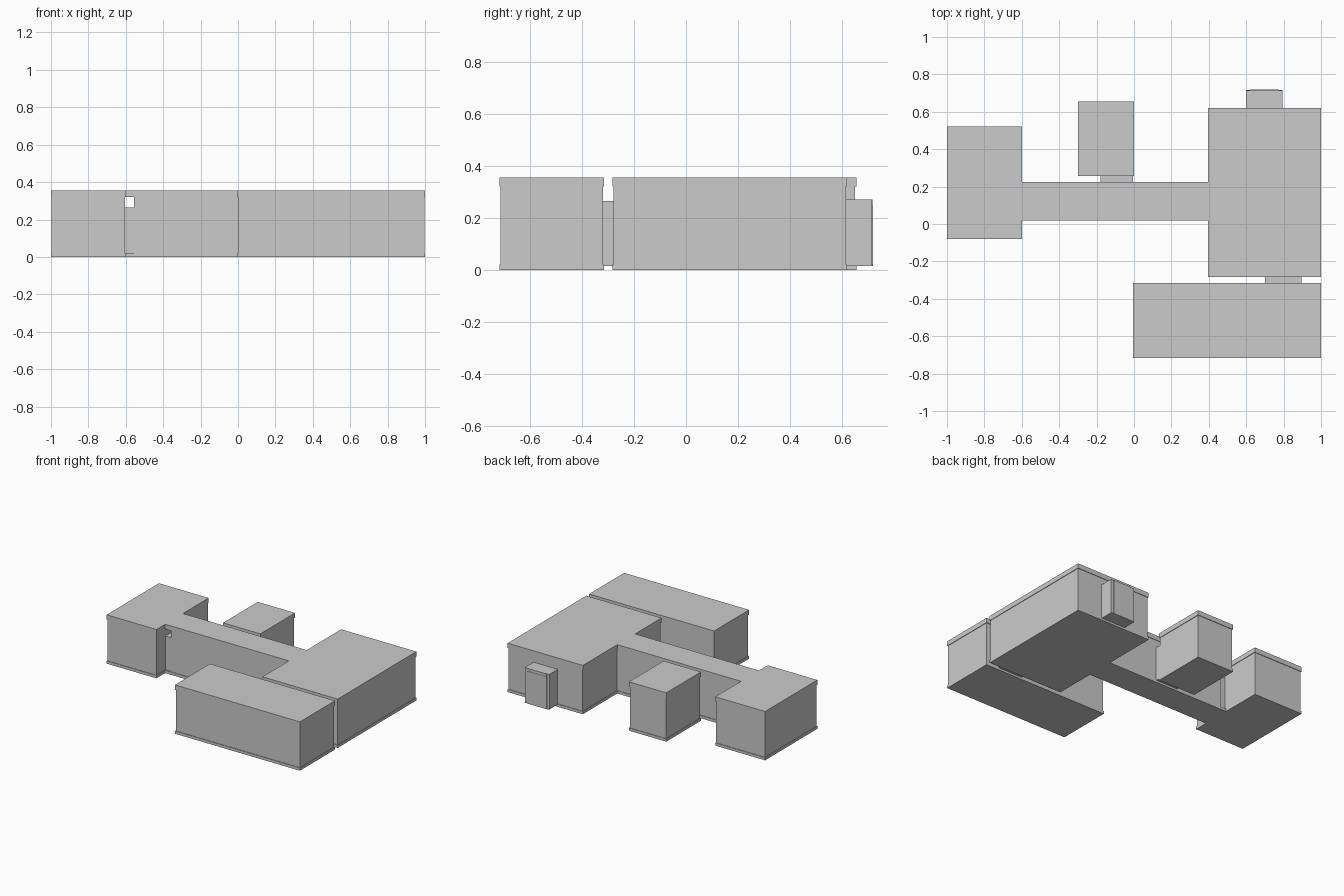
import bpy, bmesh
from mathutils import Vector

if "Cube" in bpy.data.objects:
    bpy.data.objects.remove(bpy.data.objects["Cube"])

BASE, COVE, TOP, LIP = 0.02, 0.32, 0.355, 0.004


def inset(pts, d):
    # Inset a counter-clockwise right-angled outline
    out = []
    for i, p in enumerate(pts):
        p = Vector(p)
        a = (p - Vector(pts[i - 1])).normalized()
        b = (Vector(pts[(i + 1) % len(pts)]) - p).normalized()
        out.append(p + d * (Vector((-a.y, a.x)) + Vector((-b.y, b.x))))
    return out


def prism(name, pts, z0, z1):
    bm = bmesh.new()
    face = bm.faces.new([bm.verts.new((p[0], p[1], z0)) for p in pts])
    new = bmesh.ops.extrude_face_region(bm, geom=[face])["geom"]
    bmesh.ops.translate(bm, vec=(0, 0, z1 - z0),
                        verts=[v for v in new if isinstance(v, bmesh.types.BMVert)])
    bmesh.ops.recalc_face_normals(bm, faces=bm.faces)
    mesh = bpy.data.meshes.new(name)
    bm.to_mesh(mesh)
    bm.free()
    obj = bpy.data.objects.new(name, mesh)
    bpy.context.collection.objects.link(obj)
    return obj


def rect(x0, x1, y0, y1):
    return [(x0, y0), (x1, y0), (x1, y1), (x0, y1)]


def room(name, outline, walls=None):
    # Skirting and ceiling bands stand slightly proud of the walls
    prism(name + "_floor_band", outline, 0, BASE)
    prism(name + "_walls", inset(walls or outline, LIP), BASE, COVE)
    prism(name + "_ceiling_band", outline, COVE, TOP)


def hall_outline(x):
    return [(x, 0.02), (0.395, 0.02), (0.395, -0.283), (1, -0.283),
            (1, 0.62), (0.395, 0.62), (0.395, 0.225), (x, 0.225)]


# Rooms
room("left_room", rect(-1, -0.6, -0.08, 0.52))
room("back_room", rect(-0.3, 0, 0.257, 0.655))
room("front_room", rect(-0.005, 1, -0.717, -0.315))

# Main hall with its corridor; the bands run on to the left room
room("hall_and_corridor", hall_outline(-0.6), hall_outline(-0.56))

# Doorways joining the rooms
DOOR0, DOOR1 = 0.015, 0.265
prism("left_doorway", rect(-0.61, -0.55, 0.03, 0.21), DOOR0, DOOR1)
prism("back_doorway", rect(-0.18, -0.005, 0.215, 0.267), DOOR0, DOOR1)
prism("front_doorway", rect(0.7, 0.895, -0.325, -0.275), DOOR0, DOOR1)

# Entrance porch with its door panel and sill
prism("entrance_porch", rect(0.6, 0.795, 0.61, 0.713), DOOR0, 0.27)
prism("entrance_door", rect(0.62, 0.775, 0.70, 0.719), DOOR0, 0.25)
prism("entrance_lintel", rect(0.62, 0.775, 0.70, 0.717), 0.25, 0.27)
prism("entrance_sill", rect(0.6, 0.795, 0.61, 0.717), DOOR0, 0.02)
